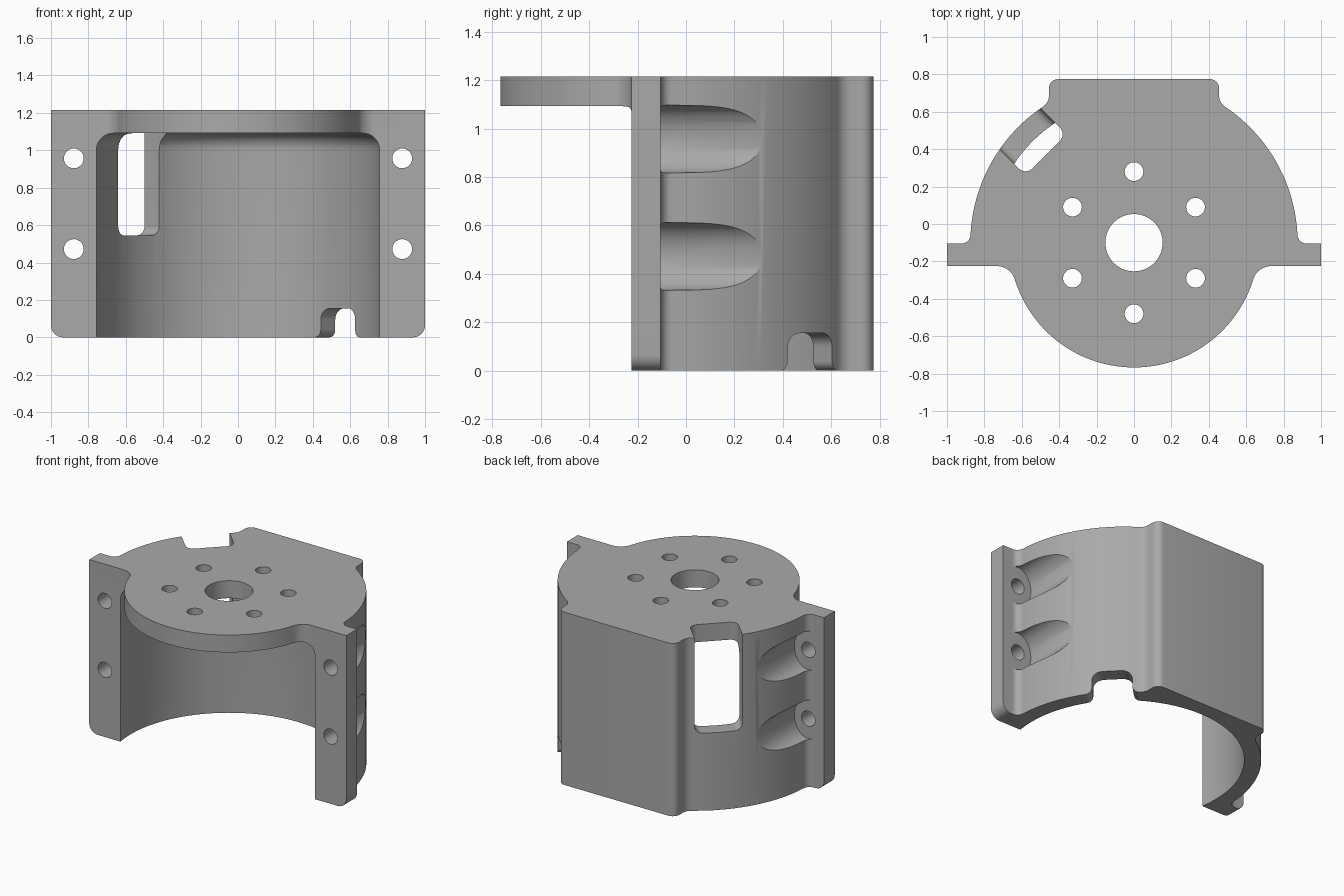
import bpy, bmesh, math
from mathutils import Vector, Matrix

if "Cube" in bpy.data.objects:
    bpy.data.objects.remove(bpy.data.objects["Cube"])

CY = -0.10            # y of the bore axis
TOP, FLOOR = 1.215, 1.093
FRONT, BACK = -0.225, -0.105   # flange faces


def arc(cx, cy, r, a0, a1, n):
    """Points on an arc, angles in degrees."""
    return [(cx + r * math.cos(math.radians(a0 + (a1 - a0) * i / n)),
             cy + r * math.sin(math.radians(a0 + (a1 - a0) * i / n))) for i in range(n + 1)]


def finish(name, bm):
    bmesh.ops.remove_doubles(bm, verts=bm.verts, dist=1e-5)
    bmesh.ops.recalc_face_normals(bm, faces=bm.faces)
    me = bpy.data.meshes.new(name)
    bm.to_mesh(me)
    bm.free()
    ob = bpy.data.objects.new(name, me)
    bpy.context.collection.objects.link(ob)
    return ob


def prism_mesh(pts, lo, hi, ax=(1, 0, 0), ay=(0, 1, 0), origin=(0, 0, 0)):
    """Extrude a 2D outline, drawn on axes ax and ay, from lo to hi along ax x ay."""
    ax, ay, o = Vector(ax).normalized(), Vector(ay).normalized(), Vector(origin)
    az = ax.cross(ay)
    bm = bmesh.new()
    a, b = [[bm.verts.new(o + ax * x + ay * y + az * d) for x, y in pts] for d in (lo, hi)]
    n = len(pts)
    bm.faces.new(a)
    bm.faces.new(b)
    for i in range(n):
        bm.faces.new((a[i], a[(i + 1) % n], b[(i + 1) % n], b[i]))
    return bm


def prism(name, *args, **kw):
    return finish(name, prism_mesh(*args, **kw))


def circle(cx, cy, rx, ry=None, n=48):
    ry = ry or rx
    return [(cx + rx * math.cos(math.tau * i / n), cy + ry * math.sin(math.tau * i / n))
            for i in range(n)]


def deg(y, x):
    return math.degrees(math.atan2(y, x))


# Housing outline: front disc, flange, rear shell and flat back block
R_DISC, R_OUT, R_BORE = 0.667, 0.875, 0.767
f1, f2, f3 = 0.10, 0.05, 0.07
y1 = FRONT - f1 - CY
x1 = math.sqrt((R_DISC + f1) ** 2 - y1 ** 2)
y2 = BACK + f2 - CY
x2 = math.sqrt((R_OUT + f2) ** 2 - y2 ** 2)
x3 = 0.455 + f3
y3 = math.sqrt((R_OUT + f3) ** 2 - x3 ** 2)
a1, a2, a3 = deg(y1, x1), deg(y2, x2), deg(y3, x3)
right = arc(0, CY, R_DISC, -90, a1, 32)
right += arc(x1, y1 + CY, f1, a1 + 180, 90, 8)[1:]
right += [(1, FRONT), (1, BACK)]
right += arc(x2, y2 + CY, f2, 270, a2 + 180, 8)
right += arc(0, CY, R_OUT, a2, a3, 32)[1:]
right += arc(x3, y3 + CY, f3, a3 + 180, 180, 6)[1:]
right += arc(0.405, 0.725, 0.05, 0, 90, 6)
outline = right + [(-x, y) for x, y in reversed(right[1:])]
bm = prism_mesh(outline, 0, TOP)
# rounded lower flange corners
corners = [e for e in bm.edges
           if all(abs(v.co.z) < 1e-4 and abs(v.co.x) > 0.999 for v in e.verts)]
bmesh.ops.bevel(bm, geom=corners, offset=0.065, segments=8, profile=0.5, affect='EDGES')
housing = finish("housing", bm)

cutters = []

# Open front below the plate, with a small fillet against the flange
profile = [(-2, -0.5), (FRONT, -0.5)] + arc(FRONT - 0.04, FLOOR - 0.04, 0.04, 0, 90, 6) + [(-2, FLOOR)]
cutters.append(prism("front_cutter", profile, -2, 2, ax=(0, 1, 0), ay=(0, 0, 1)))

# Bore with a rounded upper rim
bm = bmesh.new()
rings = []
N = 112
for r, z in [(R_BORE, -0.5)] + arc(R_BORE - 0.09, FLOOR - 0.091, 0.09, 0, 90, 8):
    rings.append([bm.verts.new((x, y, z)) for x, y in circle(0, CY, r, n=N)])
for lo, hi in zip(rings, rings[1:]):
    for i in range(N):
        bm.faces.new((lo[i], lo[(i + 1) % N], hi[(i + 1) % N], hi[i]))
bm.faces.new(rings[0])
bm.faces.new(rings[-1])
cutters.append(finish("bore_cutter", bm))

# Centre hole and ring of six bolt holes in the plate
cutters.append(prism("centre_hole_cutter", circle(0, CY, 0.153, n=64), 0.9, 1.4))
for i in range(6):
    a = math.radians(30 + 60 * i)
    pts = circle(0.38 * math.cos(a), CY + 0.38 * math.sin(a), 0.05, n=32)
    cutters.append(prism("bolt_hole_cutter", pts, 0.9, 1.4))

# Flange screw holes and the scooped clearances behind them
for s in (-1, 1):
    for z in (0.472, 0.957):
        cutters.append(prism("screw_hole_cutter", circle(s * 0.878, z, 0.053, n=32),
                             -0.05, 0.4, ax=(1, 0, 0), ay=(0, 0, 1)))
        cutters.append(prism("scoop_cutter", circle(s * 0.878, z, 0.108, 0.14),
                             -0.6, -BACK, ax=(1, 0, 0), ay=(0, 0, 1)))

# Tall window at the rear left, open through the plate
h, r = 0.155, 0.05
d = math.sqrt(0.5)
bm = prism_mesh([(0.665, -h), (1.2, -h), (1.2, h), (0.665, h)], 0.545, 1.45,
                ax=(-d, d, 0), ay=(-d, -d, 0), origin=(0, CY, 0))
bmesh.ops.bevel(bm, geom=bm.edges[:], offset=r, segments=6, profile=0.5, affect='EDGES')
cutters.append(finish("window_cutter", bm))

# Cable notch in the lower edge at the rear right, with flared feet
half = [(0.17, -0.1)] + arc(0.17, 0.04, 0.04, 270, 180, 6) + arc(0.07, 0.095, 0.06, 0, 90, 6)
notch = half + [(-x, z) for x, z in reversed(half)]
cutters.append(prism("notch_cutter", notch, 0.5, 1.2,
                     ax=(-d, d, 0), ay=(0, 0, 1), origin=(0, CY, 0)))

# Apply every cut, then drop the cutters
bpy.context.view_layer.objects.active = housing
housing.select_set(True)
for c in cutters:
    c.hide_render = True
    m = housing.modifiers.new("cut", 'BOOLEAN')
    m.operation, m.solver, m.object = 'DIFFERENCE', 'EXACT', c
    bpy.ops.object.modifier_apply(modifier=m.name)
for c in cutters:
    bpy.data.objects.remove(c)

# Plain grey metal
grey = bpy.data.materials.new("grey_metal")
grey.diffuse_color = (0.4, 0.4, 0.4, 1)
grey.use_nodes = True
grey.node_tree.nodes["Principled BSDF"].inputs["Base Color"].default_value = grey.diffuse_color
housing.data.materials.clear()
housing.data.materials.append(grey)
bpy.ops.object.shade_smooth_by_angle(angle=math.radians(30))
